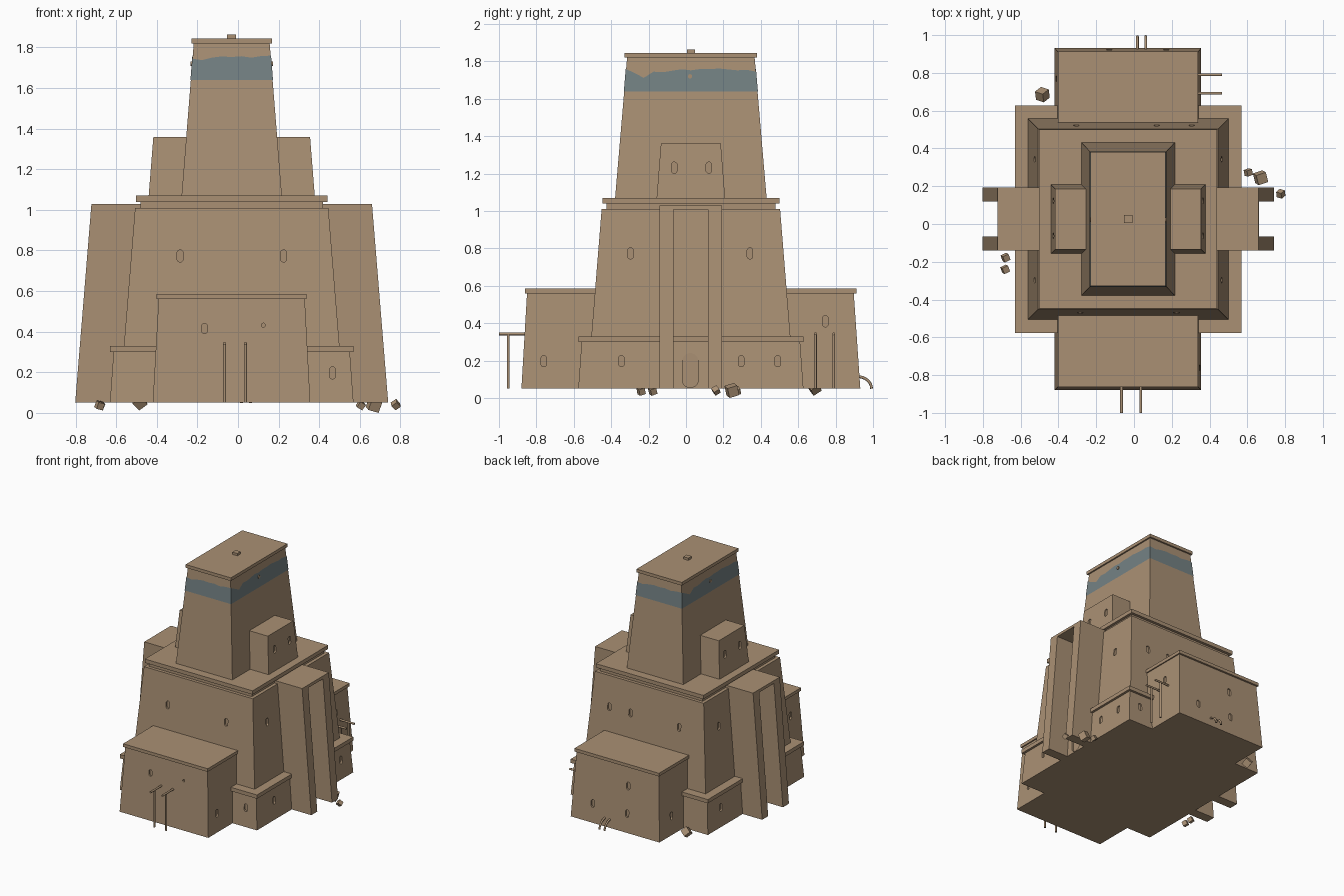
import bpy, bmesh, math, random
from mathutils import Vector, Matrix, Euler

if "Cube" in bpy.data.objects:
    bpy.data.objects.remove(bpy.data.objects["Cube"])

random.seed(4)
CX, CY = -0.031, 0.026          # centre of the building
GROUND = 0.05


def material(name, rgb):
    m = bpy.data.materials.new(name)
    m.diffuse_color = (*rgb, 1)
    m.use_nodes = True
    m.node_tree.nodes["Principled BSDF"].inputs["Base Color"].default_value = m.diffuse_color
    return m


CLAY = material("sandy clay", (0.40, 0.28, 0.175))
BLUE = material("faded blue paint", (0.175, 0.222, 0.230))


def finish(name, bm, mat=CLAY, recalc=True):
    if recalc:
        bmesh.ops.recalc_face_normals(bm, faces=bm.faces[:])
    me = bpy.data.meshes.new(name)
    bm.to_mesh(me)
    bm.free()
    me.materials.append(mat)
    ob = bpy.data.objects.new(name, me)
    bpy.context.collection.objects.link(ob)
    return ob


def rings(bm, a, b):
    """Closed solid between two matching outlines."""
    va, vb = [bm.verts.new(p) for p in a], [bm.verts.new(p) for p in b]
    n = len(va)
    for i in range(n):
        bm.faces.new((va[i], va[(i + 1) % n], vb[(i + 1) % n], vb[i]))
    bm.faces.new(va[::-1])
    bm.faces.new(vb)


def rect(r, z):
    x0, x1, y0, y1 = r
    return [(x0, y0, z), (x1, y0, z), (x1, y1, z), (x0, y1, z)]


def around(hx, hy):
    return (CX - hx, CX + hx, CY - hy, CY + hy)


def opening(bm, low, high, z0, z1, side, u, z, w, h):
    """Rounded slot cutter sitting in one sloped wall."""
    t = (z - z0) / (z1 - z0)
    wall = [a + (b - a) * t for a, b in zip(low, high)]
    p = {"left": wall[0], "right": wall[1], "front": wall[2], "back": wall[3]}[side]
    outline = []
    for i in range(16):
        a = 2 * math.pi * (i + 0.5) / 16
        s = (h - w) / 2 * (1 if math.sin(a) > 0 else -1)
        outline.append((u + w / 2 * math.cos(a), z + s + w / 2 * math.sin(a)))
    d = 0.012

    def place(q):
        if side in ("left", "right"):
            return [(q, a, b) for a, b in outline]
        return [(a, q, b) for a, b in outline]
    out = 1 if side in ("right", "back") else -1
    rings(bm, place(p - d * out), place(p + 3 * d * out))


def block(name, low, high, z0, z1, slots=()):
    """Tapered block with recessed openings (side, along, height, [w, h])."""
    bm = bmesh.new()
    rings(bm, rect(low, z0), rect(high, z1))
    ob = finish(name, bm)
    if slots:
        cb = bmesh.new()
        for s in slots:
            w, h = s[3:] if len(s) > 3 else (0.03, 0.06)
            opening(cb, low, high, z0, z1, s[0], s[1], s[2], w, h)
        cutter = finish(name + "_cutter", cb)
        mod = ob.modifiers.new("openings", "BOOLEAN")
        mod.operation, mod.solver, mod.object = "DIFFERENCE", "EXACT", cutter
        bpy.context.view_layer.update()
        me = bpy.data.meshes.new_from_object(ob.evaluated_get(bpy.context.evaluated_depsgraph_get()))
        ob.modifiers.clear()
        ob.data = me
        bpy.data.objects.remove(cutter)
    return ob


# Base storey with doors in the side recesses
door = (0.023, 0.148, 0.087, 0.185)
block("base_storey", around(0.60, 0.602), around(0.582, 0.584), GROUND, 0.30,
      [("front", 0.465, 0.197), ("back", 0.46, 0.197),
       ("right", -0.345, 0.197), ("right", 0.295, 0.197), ("right", 0.49, 0.197),
       ("left", -0.345, 0.197), ("left", 0.45, 0.197),
       ("right", *door), ("left", *door)])
block("base_cornice", around(0.60, 0.602), around(0.60, 0.602), 0.30, 0.33)

# Main storey and its double cornice
block("main_storey", around(0.531, 0.532), around(0.476, 0.477), 0.33, 1.01,
      [("front", -0.285, 0.773), ("front", 0.225, 0.773),
       ("back", -0.305, 0.773), ("back", 0.12, 0.773), ("back", 0.305, 0.773)]
      + [(s, y, 0.773) for s in ("left", "right") for y in (-0.297, 0.342)])
block("main_cornice_lower", around(0.45, 0.452), around(0.45, 0.452), 1.005, 1.04)
block("main_cornice_upper", around(0.471, 0.473), around(0.471, 0.473), 1.04, 1.07)

# Upper tower, roof slab and hatch
T_LOW, T_HIGH, T0, T1 = (0.247, 0.405), (0.187, 0.341), 1.07, 1.82
block("tower", around(*T_LOW), around(*T_HIGH), T0, T1)
block("tower_roof", around(0.198, 0.354), around(0.198, 0.354), 1.82, 1.845)
block("roof_hatch", around(0.022, 0.021), around(0.022, 0.021), 1.845, 1.863)

# Painted band around the tower with a ragged upper edge
EDGE = [1.745, 1.738, 1.75, 1.756, 1.753, 1.757, 1.75, 1.758, 1.76]
DIPPED = [1.76, 1.737, 1.712, 1.745, 1.742, 1.75, 1.758, 1.752, 1.759,
          1.758, 1.762, 1.757, 1.752, 1.755, 1.748]


def tower_corner(i, z):
    t = (z - T0) / (T1 - T0)
    hx, hy = [a + (b - a) * t + 0.002 for a, b in zip(T_LOW, T_HIGH)]
    return Vector(rect(around(hx, hy), z)[i % 4])


bm = bmesh.new()
for side, heights in enumerate((EDGE, DIPPED, EDGE, DIPPED)):
    n = len(heights) - 1
    heights = heights[:-1] + [(EDGE, DIPPED)[(side + 1) % 2][0]]
    low, top = [], []
    for i, h in enumerate(heights):
        for z, row in ((1.64, low), (h, top)):
            row.append(bm.verts.new(tower_corner(side, z).lerp(tower_corner(side + 1, z), i / n)))
    for i in range(n):
        bm.faces.new((low[i], low[i + 1], top[i + 1], top[i]))
finish("painted_band", bm, BLUE, recalc=False)

# Front and rear halls with flat roof slabs
X_LOW, X_HIGH = (-0.42, 0.356), (-0.391, 0.329)
block("front_hall", (*X_LOW, -0.88, -0.40), (*X_HIGH, -0.85, -0.40), GROUND, 0.56,
      [("front", -0.165, 0.415, 0.028, 0.05), ("front", 0.125, 0.432, 0.018, 0.02),
       ("right", -0.76, 0.197), ("left", -0.735, 0.41)])
block("rear_hall", (*X_LOW, 0.45, 0.932), (*X_HIGH, 0.45, 0.897), GROUND, 0.56,
      [("back", 0.17, 0.197), ("back", -0.13, 0.197), ("back", -0.13, 0.41),
       ("right", 0.745, 0.41), ("left", 0.77, 0.197)])
for name, y0, y1 in (("front_roof", -0.862, -0.48), ("rear_roof", 0.538, 0.912)):
    r = (-0.402, 0.338, y0, y1)
    block(name, r, r, 0.56, 0.585)

for label, s in (("left", -1), ("right", 1)):
    # Side gate: two tall piers and a lintel, outer face leaning in
    bm = bmesh.new()
    prof = [(-0.167, GROUND), (-0.092, GROUND), (-0.092, 1.008), (0.092, 1.008),
            (0.092, GROUND), (0.167, GROUND), (0.167, 1.03), (-0.167, 1.03)]
    rings(bm, [(CX + s * 0.43, CY + y, z) for y, z in prof],
          [(CX + s * (0.771 - 0.08 * (z - GROUND) / 0.98), CY + y, z) for y, z in prof])
    finish(label + "_gate", bm)

    # Upper side chamber beside the tower
    a, b = sorted((CX, CX + s * 0.409)), sorted((CX, CX + s * 0.386))
    block(label + "_upper_chamber", (*a, CY - 0.183, CY + 0.183), (*b, CY - 0.16, CY + 0.16),
          1.07, 1.36, [(label, -0.063, 1.232), (label, 0.122, 1.232)])


def rod(name, a, b, r=0.0075, sides=10):
    a, b = Vector(a), Vector(b)
    bm = bmesh.new()
    m = Matrix.Translation((a + b) / 2) @ (b - a).to_track_quat("Z", "Y").to_matrix().to_4x4()
    bmesh.ops.create_cone(bm, cap_ends=True, segments=sides, radius1=r, radius2=r,
                          depth=(b - a).length, matrix=m)
    ob = finish(name, bm)
    for f in ob.data.polygons:
        f.use_smooth = len(f.vertices) == 4


# Vent stubs on the tower sides
for s in (-1, 1):
    rod("tower_vent", (CX + s * 0.17, 0.022, 1.72), (CX + s * 0.203, 0.022, 1.72), 0.012)

# Post and beam pairs at the front and at the right of the rear hall
for x in (-0.066, 0.036):
    rod("front_post", (x, -0.95, GROUND), (x, -0.95, 0.343))
    rod("front_beam", (x, -1.0, 0.343), (x, -0.84, 0.343))
for y in (0.692, 0.79):
    rod("side_post", (0.415, y, GROUND), (0.415, y, 0.343))
    rod("side_beam", (0.465, y, 0.343), (0.32, y, 0.343))

# Curved pipes from the rear wall into the ground
for x in (0.018, 0.062):
    cu = bpy.data.curves.new("rear_pipe", "CURVE")
    cu.dimensions, cu.bevel_depth, cu.bevel_resolution, cu.use_fill_caps = "3D", 0.0075, 2, True
    sp = cu.splines.new("POLY")
    sp.points.add(8)
    for i, p in enumerate(sp.points):
        a = math.pi / 2 * i / 8
        p.co = (x, 0.915 + 0.077 * math.sin(a), GROUND + 0.065 * math.cos(a), 1)
    tmp = bpy.data.objects.new("tmp", cu)
    bpy.context.collection.objects.link(tmp)
    bpy.context.view_layer.update()
    me = bpy.data.meshes.new_from_object(tmp.evaluated_get(bpy.context.evaluated_depsgraph_get()))
    bpy.data.objects.remove(tmp)
    me.materials.clear()
    me.materials.append(CLAY)
    bpy.context.collection.objects.link(bpy.data.objects.new("rear_pipe", me))

# Fallen stone blocks
for x, y, size in ((-0.68, -0.178, 0.034), (-0.682, -0.24, 0.034), (-0.485, 0.685, 0.052),
                   (0.605, 0.273, 0.032), (0.67, 0.245, 0.055), (0.777, 0.16, 0.033)):
    bm = bmesh.new()
    rot = Euler([random.uniform(0.2, 0.8) for _ in range(3)]).to_matrix().to_4x4()
    bmesh.ops.create_cube(bm, size=size, matrix=rot)
    lift = (0.0 if size > 0.054 else 0.012) - min(v.co.z for v in bm.verts)
    bmesh.ops.translate(bm, verts=bm.verts[:], vec=(x, y, lift))
    finish("fallen_stone", bm)
